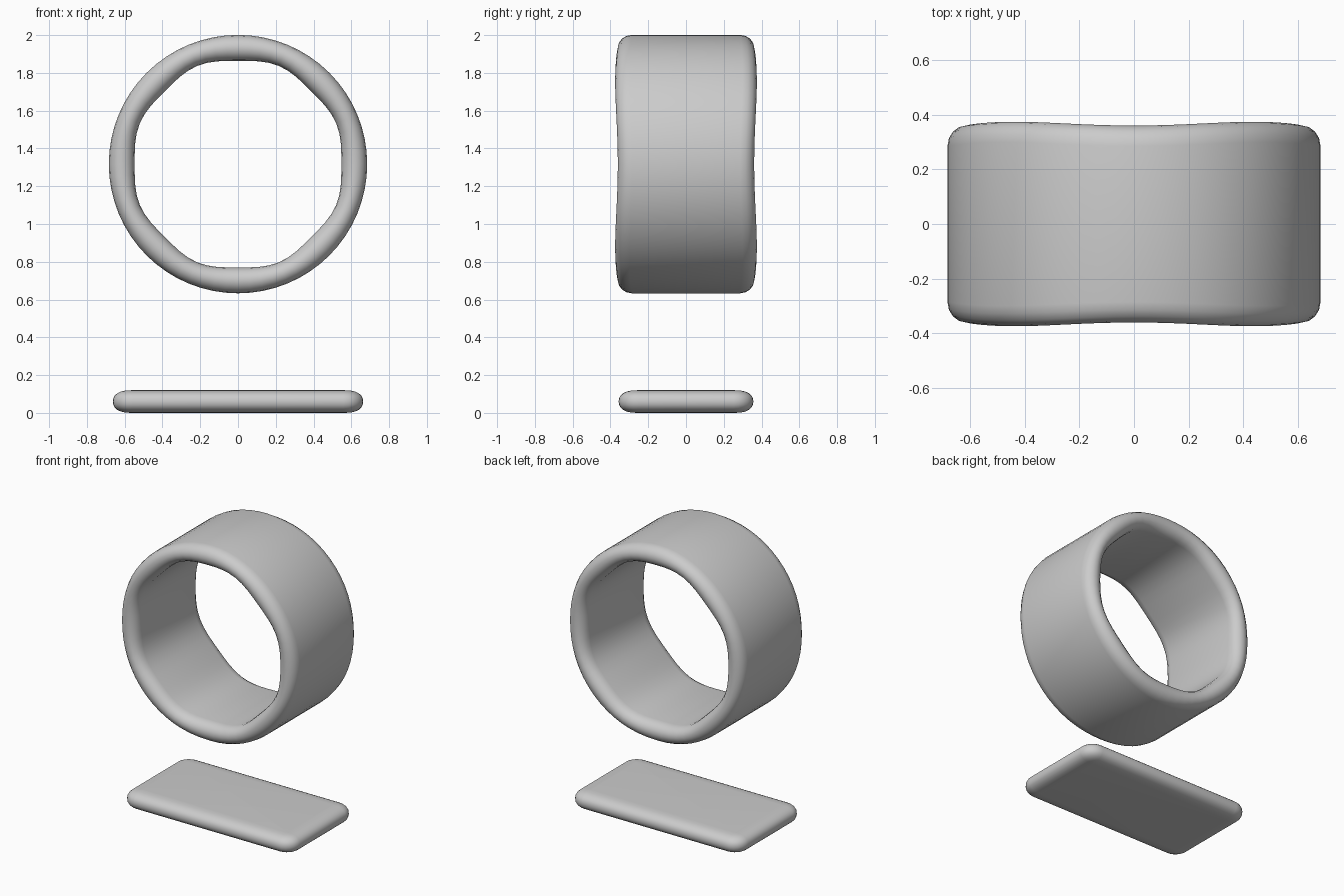
import bpy
import bmesh
from math import sin, cos, pi, copysign

cube = bpy.data.objects.get("Cube")
if cube:
    bpy.data.objects.remove(cube, do_unlink=True)

grey = bpy.data.materials.new("light grey")
grey.use_nodes = True
grey.diffuse_color = (0.6, 0.6, 0.6, 1)
grey.node_tree.nodes["Principled BSDF"].inputs["Base Color"].default_value = (0.6, 0.6, 0.6, 1)


def skin_loops(name, loops, closed):
    """Bridge equal loops of points; join the last to the first or cap both ends."""
    bm = bmesh.new()
    rows = [[bm.verts.new(p) for p in loop] for loop in loops]
    n = len(rows[0])
    pairs = list(zip(rows, rows[1:]))
    if closed:
        pairs.append((rows[-1], rows[0]))
    else:
        bm.faces.new(rows[0])
        bm.faces.new(rows[-1])
    for a, b in pairs:
        for i in range(n):
            j = (i + 1) % n
            bm.faces.new((a[i], a[j], b[j], b[i]))
    bmesh.ops.recalc_face_normals(bm, faces=bm.faces)
    mesh = bpy.data.meshes.new(name)
    bm.to_mesh(mesh)
    bm.free()
    mesh.materials.append(grey)
    obj = bpy.data.objects.new(name, mesh)
    bpy.context.collection.objects.link(obj)
    bpy.ops.object.select_all(action="DESELECT")
    obj.select_set(True)
    bpy.context.view_layer.objects.active = obj
    bpy.ops.object.shade_smooth_by_angle(angle=pi / 4)
    return obj


def band_section(angle):
    """Stadium-shaped section of the band, gently wavering around the ring."""
    inner = 0.555 - 0.008 * cos(8 * angle)
    outer = 0.684
    half_width = 0.368 - 0.007 * cos(4 * angle)
    middle, half = (inner + outer) / 2, (outer - inner) / 2
    points = []
    for side in (1, -1):
        for k in range(9):
            t = pi * k / 8
            r = middle + side * half * cos(t)
            y = side * (half_width - 0.075 + 0.075 * sin(t))
            points.append((r * cos(angle), y, 1.317 + r * sin(angle)))
    return points


# Wide ring standing on edge above the plate
skin_loops("ring_band", [band_section(2 * pi * i / 64) for i in range(64)], True)


def plate_outline(inset, z):
    """Rounded rectangle, drawn inward by the inset."""
    radius = 0.105 - inset
    points = []
    for i, (sx, sy) in enumerate(((1, 1), (-1, 1), (-1, -1), (1, -1))):
        for k in range(7):
            t = pi / 2 * (i + k / 6)
            points.append((sx * 0.558 + radius * cos(t), sy * 0.252 + radius * sin(t), z))
    return points


# Flat plate with fully rounded rim
rim = []
for k in range(13):
    t = pi * (k / 12 - 0.5)
    inset = 0.1 * (1 - cos(t) ** 0.8) if abs(t) < 1.57 else 0.1
    height = copysign(abs(sin(t)) ** 0.9, t)
    rim.append(plate_outline(inset, 0.06 + 0.06 * height))
skin_loops("base_plate", rim, False)
